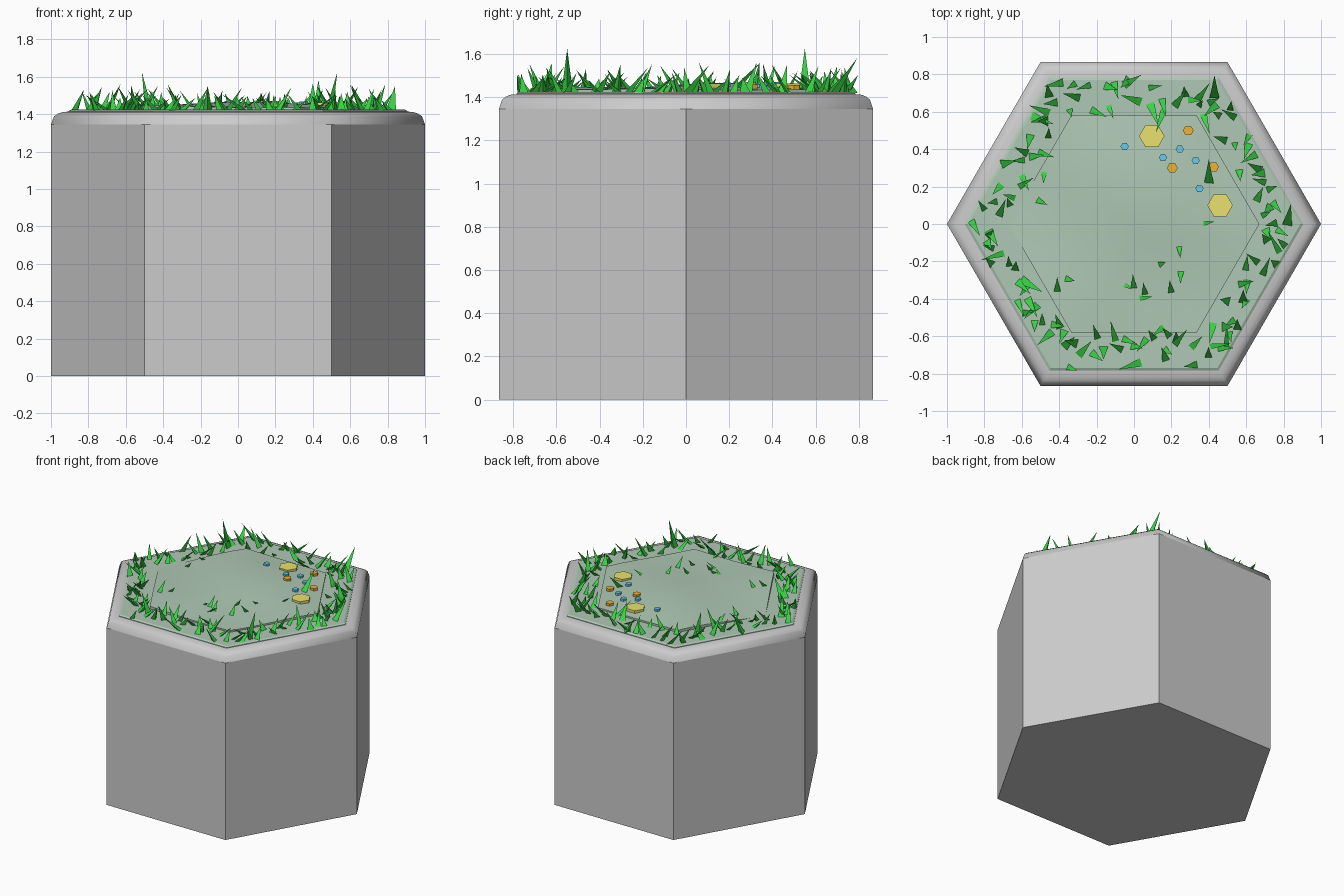
import bpy, bmesh, math, random
from mathutils import Vector

if "Cube" in bpy.data.objects:
    bpy.data.objects.remove(bpy.data.objects["Cube"])

random.seed(7)


def material(name, rgb):
    m = bpy.data.materials.new(name)
    m.diffuse_color = (*rgb, 1)
    m.use_nodes = True
    m.node_tree.nodes["Principled BSDF"].inputs["Base Color"].default_value = m.diffuse_color
    return m


GROUND = material("ground_green", (0.43, 0.58, 0.46))
BLADE = material("blade_green", (0.04, 0.64, 0.06))
YELLOW = material("yellow", (0.82, 0.76, 0.16))
ORANGE = material("orange", (0.84, 0.45, 0.04))
BLUE = material("blue", (0.14, 0.6, 0.82))


def finish(name, bm, mat=None):
    bmesh.ops.recalc_face_normals(bm, faces=bm.faces)
    me = bpy.data.meshes.new(name)
    bm.to_mesh(me)
    bm.free()
    ob = bpy.data.objects.new(name, me)
    bpy.context.collection.objects.link(ob)
    if mat:
        me.materials.append(mat)
    return ob


def hex_point(r, t):
    """Point on a hexagon outline of corner radius r; t runs 0..6."""
    k = math.floor(t)
    a, b = (Vector((math.cos(math.radians(60 * i)), math.sin(math.radians(60 * i)))) for i in (k, k + 1))
    return a.lerp(b, t - k) * r


def hex_loft(name, profile, mat=None, per_side=1, height=None, smooth_from=99):
    """Stack hexagon rings (radius, z) into a closed solid."""
    bm = bmesh.new()
    n = 6 * per_side
    rings = []
    for r, z in profile:
        ring = []
        for i in range(n):
            p = hex_point(r, i / per_side)
            ring.append(bm.verts.new((p.x, p.y, z + (height(p) if height else 0))))
        rings.append(ring)
    for k in range(len(rings) - 1):
        for i in range(n):
            j = (i + 1) % n
            f = bm.faces.new((rings[k][i], rings[k][j], rings[k + 1][j], rings[k + 1][i]))
            f.smooth = k >= smooth_from
    bm.faces.new(rings[0][::-1])
    bm.faces.new(rings[-1]).smooth = smooth_from < 99
    return finish(name, bm, mat)


def swell(p):
    """Gentle undulation of the inner turf."""
    return 0.012 * math.sin(4.2 * p.x + 1.5) * math.cos(3.6 * p.y - 0.6) + 0.006 * math.sin(7 * p.y + 3 * p.x)


# Stone column with rounded rim
hex_loft("stone_column", [(1, 0), (1, 1.345), (0.984, 1.388), (0.965, 1.402), (0.94, 1.411), (0.895, 1.415)],
         smooth_from=1)

# Turf slab and gently rolling inner turf
hex_loft("turf_border", [(0.905, 1.39), (0.905, 1.418), (0.89, 1.425)], GROUND)
hex_loft("turf_centre", [(0.67, 1.41), (0.67, 1.441), (0.55, 1.444), (0.42, 1.446), (0.28, 1.448),
                         (0.14, 1.449), (0.02, 1.45)], GROUND, 6, swell, 1)


# Grass blades: leaning three-sided spikes
def add_blade(bm, x, y, length, lean, heading, width):
    z = 1.42
    if max(abs(y), abs(0.866 * x + 0.5 * y), abs(0.866 * x - 0.5 * y)) < 0.58:
        z = 1.435 + swell(Vector((x, y)))
    base = Vector((x, y, z))
    tip = base + length * Vector((math.sin(lean) * math.cos(heading), math.sin(lean) * math.sin(heading),
                                  math.cos(lean)))
    side = Vector((-math.sin(heading), math.cos(heading), 0)) * width
    fwd = Vector((math.cos(heading), math.sin(heading), 0)) * width
    mid = base.lerp(tip, 0.35)
    low = [bm.verts.new(base + d) for d in (side - fwd * 0.4, -side - fwd * 0.4, fwd)]
    top = bm.verts.new(tip)
    bm.faces.new(low)
    for i in range(3):
        bm.faces.new((low[i], low[(i + 1) % 3], top))


bm = bmesh.new()
# border tufts
COUNT = 125
for i in range(COUNT):
    p = hex_point(random.uniform(0.70, 0.89), (i + random.random()) * 6 / COUNT)
    length = random.uniform(0.08, 0.16)
    lean = math.radians(random.uniform(25, 58))
    for _ in range(20):
        h = random.uniform(0, 2 * math.pi)
        tx, ty = p.x + length * 0.7 * math.cos(h), p.y + length * 0.7 * math.sin(h)
        if max(abs(ty), abs(0.866 * tx + 0.5 * ty), abs(0.866 * tx - 0.5 * ty)) < 0.81:
            break
    add_blade(bm, p.x, p.y, length, lean, h, random.uniform(0.017, 0.027))
# scattered blades on the centre
for x, y in [(0.36, 0), (0.24, -0.11), (0.13, -0.22), (0.25, -0.25), (0.2, -0.37), (0, -0.35), (0.06, -0.38),
             (-0.06, -0.32), (0.02, -0.4), (-0.37, -0.29), (-0.41, -0.36), (-0.52, 0.13), (-0.48, 0.28),
             (0.16, -0.55), (0.19, -0.6)]:
    add_blade(bm, x, y, random.uniform(0.07, 0.11), math.radians(random.uniform(35, 60)),
              random.uniform(0, 6.28), 0.02)
# tall blades
for x, y, length, lean, h in [(0.43, 0.68, 0.2, 35, 90), (0.4, 0.22, 0.18, 45, 90), (-0.47, 0.55, 0.21, 12, 180),
                              (0.48, -0.55, 0.21, 14, 0), (-0.6, -0.3, 0.17, 50, -30), (0.82, 0, 0.17, 40, 80)]:
    add_blade(bm, x, y, length, math.radians(lean), math.radians(h), 0.027)
finish("grass_blades", bm, BLADE)


# Flower discs: thin hexagons
def flowers(name, mat, radius, spots):
    for i, (x, y) in enumerate(spots):
        bpy.ops.mesh.primitive_cylinder_add(vertices=6, radius=radius, depth=0.02,
                                            location=(x, y, 1.451 + swell(Vector((x, y)))),
                                            rotation=(0, 0, math.pi / 6))
        ob = bpy.context.object
        ob.name = f"{name}_{i + 1}"
        ob.data.materials.append(mat)


flowers("yellow_flower", YELLOW, 0.068, [(0.095, 0.47), (0.46, 0.1)])
flowers("orange_flower", ORANGE, 0.029, [(0.29, 0.5), (0.205, 0.3), (0.425, 0.305)])
flowers("blue_flower", BLUE, 0.022, [(-0.05, 0.415), (0.155, 0.355), (0.245, 0.4), (0.33, 0.34), (0.35, 0.19)])
